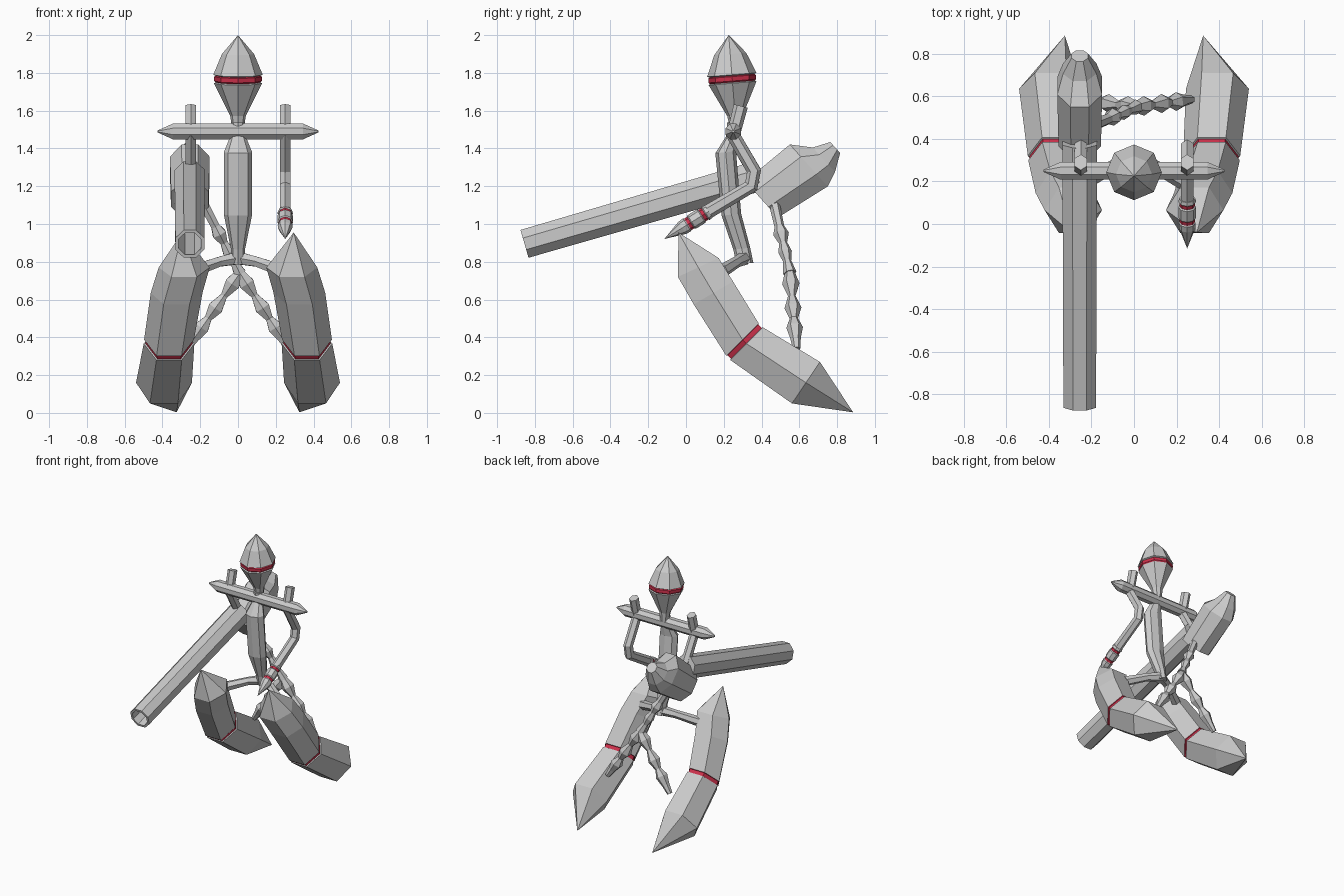
import bpy, bmesh, math
from mathutils import Vector as V

if "Cube" in bpy.data.objects:
    bpy.data.objects.remove(bpy.data.objects["Cube"])


def material(name, rgb):
    m = bpy.data.materials.new(name)
    m.use_nodes = True
    m.diffuse_color = (*rgb, 1)
    m.node_tree.nodes["Principled BSDF"].inputs["Base Color"].default_value = (*rgb, 1)
    return m


GREY = material("light grey", (0.6, 0.6, 0.6))
RED = material("crimson", (0.6, 0.03, 0.07))


def loft(name, stations, n=6, phase=0.0, side=(1, 0, 0), normal=None, red=()):
    """Skin rings of n corners; station = (centre, rx, ry[, normal]); red = red segments."""
    bm = bmesh.new()
    rings = []
    pts = [V(s[0]) for s in stations]
    for i, s in enumerate(stations):
        if s[1] == 0:
            rings.append([bm.verts.new(pts[i])])
            continue
        if len(s) > 3:
            t = V(s[3])
        elif normal:
            t = V(normal)
        else:
            a = (pts[i] - pts[i - 1]).normalized() if i > 0 else V()
            b = (pts[i + 1] - pts[i]).normalized() if i < len(pts) - 1 else V()
            t = a + b
        t.normalize()
        u = V(side)
        u = (u - t * u.dot(t)).normalized()
        v = t.cross(u)
        angles = [phase + math.tau * k / n for k in range(n)]
        rings.append([bm.verts.new(pts[i] + u * s[1] * math.cos(q) + v * s[2] * math.sin(q))
                      for q in angles])
    for i, (a, b) in enumerate(zip(rings, rings[1:])):
        for k in range(n):
            j = (k + 1) % n
            if len(a) == 1:
                f = bm.faces.new((a[0], b[j], b[k]))
            elif len(b) == 1:
                f = bm.faces.new((a[k], a[j], b[0]))
            else:
                f = bm.faces.new((a[k], a[j], b[j], b[k]))
            f.material_index = 1 if i in red else 0
    for r in (rings[0], rings[-1]):
        if len(r) > 1:
            bm.faces.new(r)
    bmesh.ops.recalc_face_normals(bm, faces=bm.faces)
    me = bpy.data.meshes.new(name)
    bm.to_mesh(me)
    bm.free()
    me.materials.append(GREY)
    me.materials.append(RED)
    ob = bpy.data.objects.new(name, me)
    bpy.context.collection.objects.link(ob)
    return ob


# Head: tilted double cone with a recessed red band
head = [(1.50, .030), (1.575, .042), (1.745, .127), (1.750, .119), (1.757, .126),
        (1.780, .126), (1.785, .119), (1.790, .131), (1.90, .085), (2.0, 0)]
loft("head", [((0, .226 + (2 - z) * .08, z), r, r) for z, r in head], n=8,
     normal=(0, -.08, 1), red=(3, 4, 5))

# Torso: slim spine swelling at the chest
loft("torso", [((0, .25, 1.54), .034, .034), ((0, .25, 1.48), .034, .030),
               ((0, .21, 1.38), .075, .055), ((0, .24, 1.05), .075, .052),
               ((0, .295, .87), .038, .045), ((0, .312, .79), .036, .045)],
     n=8, normal=(0, -.1, 1))

# Shoulder bar with pointed ends
loft("shoulder_bar", [((x, .25, 1.49), r, r) for x, r in
                      ((-.425, .006), (-.345, .045), (.345, .045), (.425, .006))],
     n=8, phase=math.pi / 8, side=(0, 1, 0))

# Upper arms with the posts above the bar
for s, side in ((1, "left"), (-1, "right")):
    path = [(.29, 1.625), (.25, 1.47), (.36, 1.28), (.345, 1.20)]
    if s > 0:
        path.append((.10, 1.055))
    else:
        path[3] = (.36, 1.18)
    loft(side + "_arm", [((s * .25, y, z), .033, .038) for y, z in path],
         phase=math.pi / 6)

# Left forearm cuff with red rings and pointed tip
cuff = [(.12, .038), (.105, .042), (.100, .036), (.085, .036), (.080, .042),
        (.030, .042), (.025, .036), (.010, .036), (.005, .040), (-.02, .038), (-.115, 0)]
loft("left_hand_spike", [((.25, y, .992 + y * .62), r, r) for y, r in cuff],
     n=8, normal=(0, -.85, -.53), red=(2, 6))

# Right arm cannon with an open bore
def cannon_point(y):
    return (-.255, y, .895 + (y + .855) * .29)

loft("cannon", [(cannon_point(y), r, r) for y, r in
                ((.38, .088), (-.855, .083), (-.855, .065), (-.4, .065))],
     n=8, phase=math.pi / 8, normal=(0, -1, -.29))

# Power block behind the cannon
block = [(.40, 1.13, .108, .140), (.65, 1.31, .114, .162),
         (.73, 1.34, .085, .095), (.79, 1.405, .042, .042)]
loft("rear_power_block", [((-.255, y, z), rx, ry) for y, z, rx, ry in block],
     n=8, phase=math.pi / 8, normal=(0, .74, .67))

# Legs: hexagonal thigh and foot with a red knee groove
knee_n = V((0, .71, -.71))
for s, side in ((1, "left"), (-1, "right")):
    knee = V((s * .365, .312, .375))
    leg = [((s * .295, -.04, .955), 0, 0),
           ((s * .285, .065, .77), .135, .137, (0, .42, -.9)),
           ((s * .325, .145, .635), .137, .139, (0, .5, -.86)),
           (knee - knee_n * .018, .132, .140, knee_n),
           (knee - knee_n * .016, .125, .133, knee_n),
           (knee + knee_n * .010, .125, .133, knee_n),
           (knee + knee_n * .012, .134, .141, knee_n),
           ((s * .392, .635, .16), .148, .153, (0, .83, -.56)),
           ((s * .325, .885, .003), 0, 0)]
    loft(side + "_leg", leg, red=(3, 4))
    # Hip strut
    loft(side + "_hip_strut", [((0, .31, .82), .038, .038),
                               ((s * .10, .27, .80), .030, .030),
                               ((s * .24, .19, .75), .036, .036)], side=(0, 1, 0))


# Knobbly cables from the block to a junction and on to both feet
def cable(name, start, end, radii):
    a, b = V(start), V(end)
    loft(name, [(a.lerp(b, t), r, r) for t, r in radii], n=6, side=(0, 1, 0))


fork = (.01, .55, .74)
cable("upper_cable", (-.20, .46, 1.14), fork,
      ((0, .030), (.38, .026), (.48, .042), (.60, .022), (.72, .036), (.84, .022), (1, .036)))
for s, side in ((1, "left"), (-1, "right")):
    cable(side + "_foot_cable", fork, (s * .27, .585, .34),
          ((0, .028), (.14, .046), (.30, .020), (.46, .045), (.60, .022),
           (.72, .044), (.86, .028), (1, .020)))
